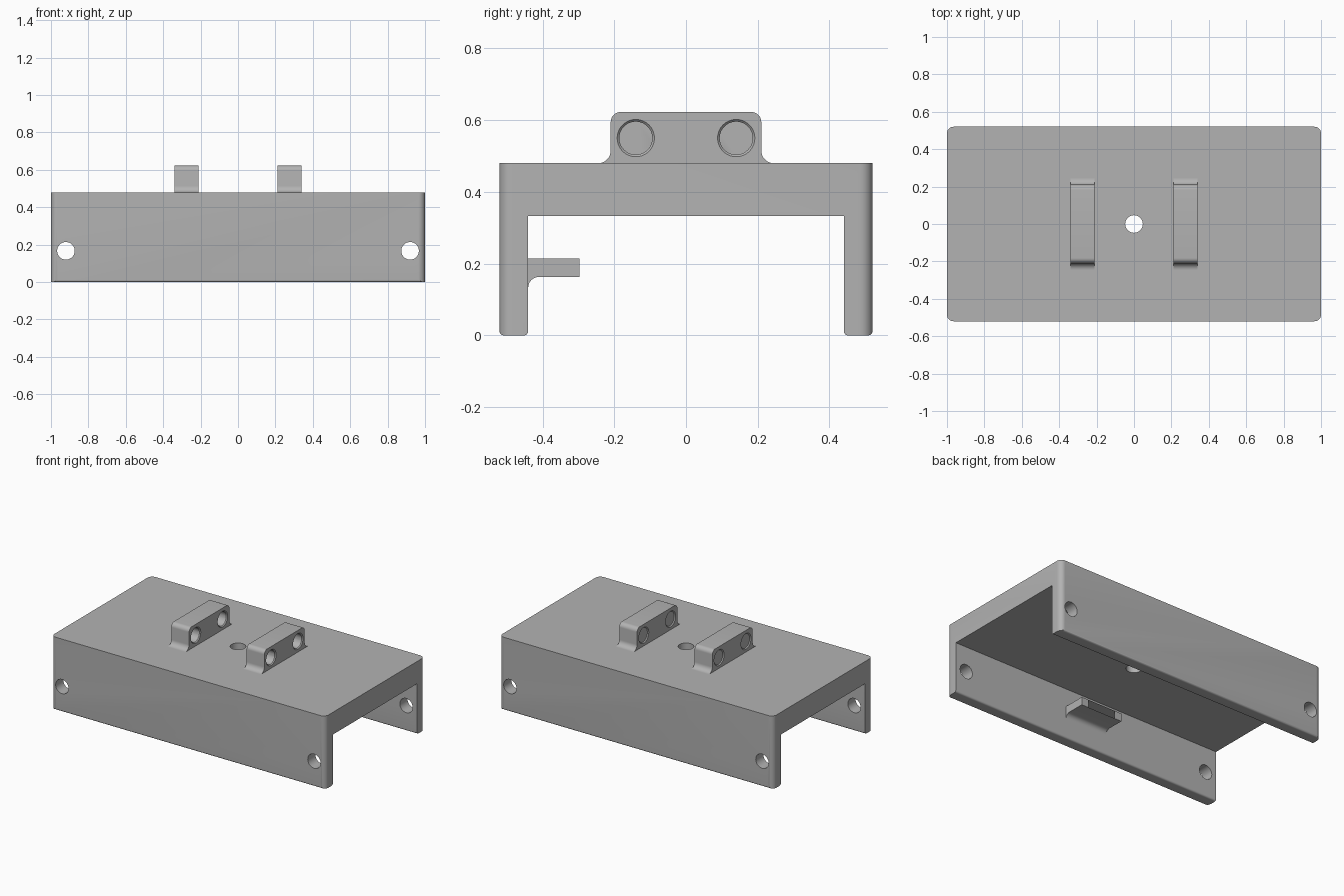
import bpy, bmesh, math
from mathutils import Vector, Matrix

if "Cube" in bpy.data.objects:
    bpy.data.objects.remove(bpy.data.objects["Cube"], do_unlink=True)

grey = bpy.data.materials.new("plain grey")
grey.use_nodes = True
grey.diffuse_color = (0.45, 0.45, 0.45, 1)
grey.node_tree.nodes["Principled BSDF"].inputs["Base Color"].default_value = grey.diffuse_color


def rounded(corners, steps=8):
    """Turn (u, v, radius) corners into an outline with filleted corners."""
    out = []
    for i, (u, v, r) in enumerate(corners):
        p = Vector((u, v))
        if r == 0:
            out.append(p)
            continue
        a = (Vector(corners[i - 1][:2]) - p).normalized()
        b = (Vector(corners[(i + 1) % len(corners)][:2]) - p).normalized()
        centre = p + (a + b) * r
        for k in range(steps + 1):
            t = math.pi / 2 * k / steps
            out.append(centre - b * r * math.cos(t) - a * r * math.sin(t))
    return out


def prism(name, outline, axis, lo, hi):
    """Extrude an outline: yz outline along x, or xy outline along z."""
    place = (lambda p, w: (w, p.x, p.y)) if axis == "x" else (lambda p, w: (p.x, p.y, w))
    bm = bmesh.new()
    face = bm.faces.new([bm.verts.new(place(p, lo)) for p in outline])
    ext = bmesh.ops.extrude_face_region(bm, geom=[face])
    shift = Vector(place(Vector((0, 0)), hi - lo))
    bmesh.ops.translate(bm, vec=shift, verts=[g for g in ext["geom"] if isinstance(g, bmesh.types.BMVert)])
    return finish(name, bm)


def finish(name, bm):
    bmesh.ops.recalc_face_normals(bm, faces=bm.faces)
    mesh = bpy.data.meshes.new(name)
    bm.to_mesh(mesh)
    bm.free()
    mesh.materials.append(grey)
    obj = bpy.data.objects.new(name, mesh)
    bpy.context.collection.objects.link(obj)
    return obj


def drill(axis, centre, length, r1, r2=None):
    """Round cutter; a second radius makes a cone."""
    bm = bmesh.new()
    turn = {"x": Matrix.Rotation(math.pi / 2, 4, "Y"),
            "y": Matrix.Rotation(math.pi / 2, 4, "X"), "z": Matrix()}[axis]
    bmesh.ops.create_cone(bm, cap_ends=True, segments=40, radius1=r1, radius2=r2 or r1,
                          depth=length, matrix=Matrix.Translation(centre) @ turn)
    return finish("hole_cutter", bm)


def apply(obj, tool, operation):
    mod = obj.modifiers.new("cut", "BOOLEAN")
    mod.operation, mod.solver, mod.object = operation, "EXACT", tool
    bpy.context.view_layer.objects.active = obj
    bpy.ops.object.modifier_apply(modifier=mod.name)
    bpy.data.objects.remove(tool, do_unlink=True)


def smooth(obj):
    bpy.ops.object.select_all(action="DESELECT")
    obj.select_set(True)
    bpy.context.view_layer.objects.active = obj
    bpy.ops.object.shade_smooth_by_angle(angle=math.radians(30))


# Channel body: two walls under a thick top, with rounded outer corners
W, H, IN, ROOF = 0.52, 0.48, 0.44, 0.333
body = prism("channel_body", rounded([
    (-W, 0, 0.012), (-IN, 0, 0.012), (-IN, ROOF, 0), (IN, ROOF, 0),
    (IN, 0, 0.012), (W, 0, 0.012), (W, H, 0), (-W, H, 0)]), "x", -1.1, 1.1)
limits = prism("corner_cutter", rounded(
    [(-1, -W, 0.035), (1, -W, 0.035), (1, W, 0.035), (-1, W, 0.035)]), "z", -0.1, 0.6)
apply(body, limits, "INTERSECT")

# Screw holes in the walls and through the top
for x in (-0.92, 0.92):
    apply(body, drill("y", (x, 0, 0.167), 1.3, 0.047), "DIFFERENCE")
apply(body, drill("z", (0, 0, 0.42), 0.4, 0.047), "DIFFERENCE")
smooth(body)

# Pair of drilled lugs with flared feet on the top
for side, name in ((-1, "right_lug"), (1, "left_lug")):
    x0, x1 = sorted((side * 0.21, side * 0.34))
    lug = prism(name, rounded([
        (-0.25, H, 0), (-0.21, H, 0.035), (-0.21, 0.623, 0.028),
        (0.21, 0.623, 0.028), (0.21, H, 0.035), (0.25, H, 0)]), "x", x0, x1)
    for y in (-0.14, 0.14):
        apply(lug, drill("x", ((x0 + x1) / 2, y, 0.55), 0.3, 0.046), "DIFFERENCE")
        # Countersunk rims on both faces
        apply(lug, drill("x", (x0, y, 0.55), 0.012, 0.058, 0.046), "DIFFERENCE")
        apply(lug, drill("x", (x1, y, 0.55), 0.012, 0.046, 0.058), "DIFFERENCE")
    smooth(lug)

# Inner tabs with rounded tips and a fillet beneath, one per wall
for side, name in ((-1, "front_tab"), (1, "back_tab")):
    tab = prism(name, rounded([
        (side * IN, 0.215, 0), (side * 0.297, 0.215, 0), (side * 0.297, 0.163, 0),
        (side * IN, 0.163, 0.03), (side * IN, 0.12, 0)]), "x", -0.152, 0.152)
    tip, root = side * 0.297, side * 0.46
    shape = prism("tab_cutter", rounded([
        (-0.15, root, 0), (0.15, root, 0), (0.15, tip, 0.05), (-0.15, tip, 0.05)]), "z", 0.05, 0.3)
    apply(tab, shape, "INTERSECT")
    smooth(tab)
